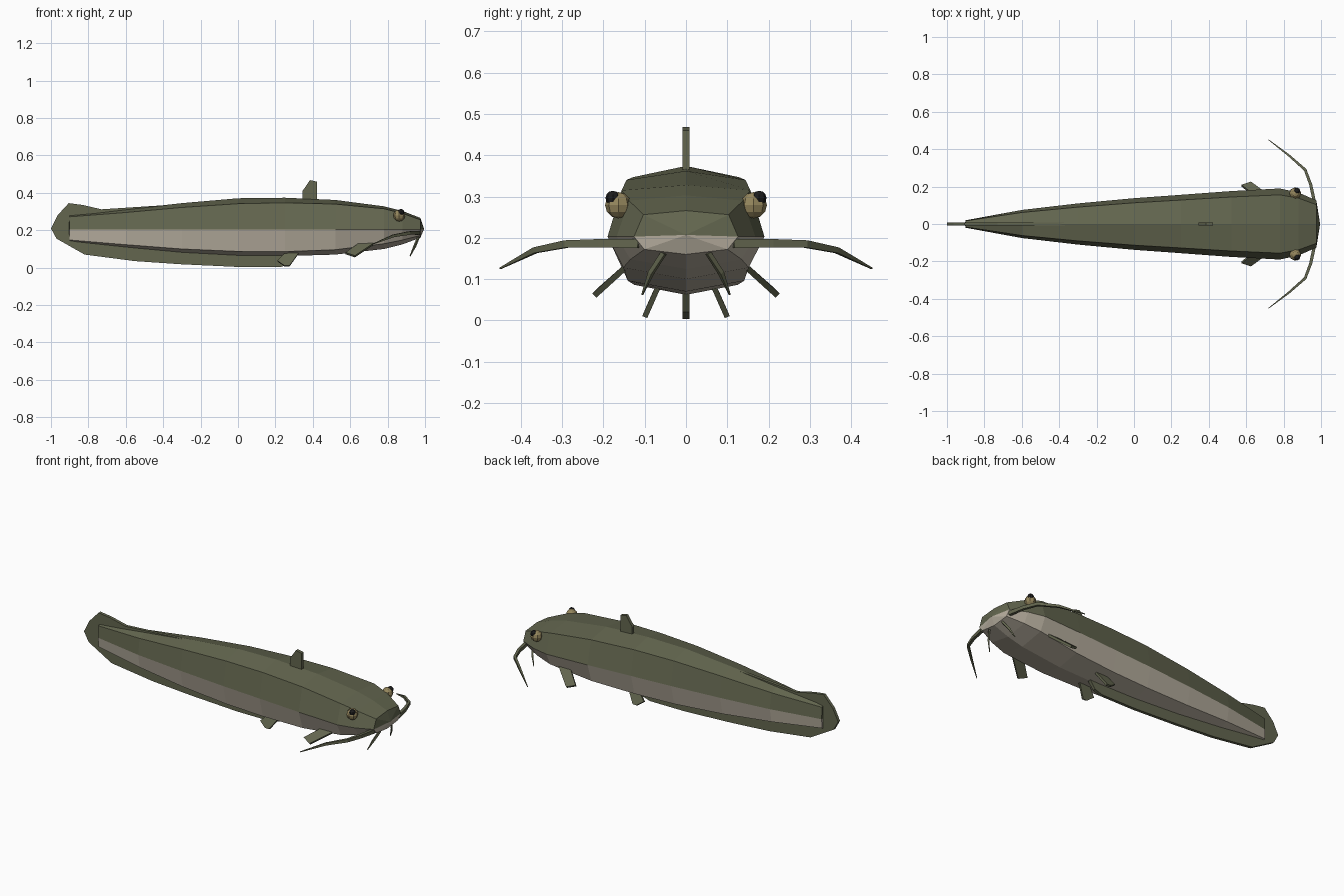
import bpy, bmesh, math
from mathutils import Vector

if "Cube" in bpy.data.objects:
    bpy.data.objects.remove(bpy.data.objects["Cube"])


def material(name, rgb):
    m = bpy.data.materials.new(name)
    m.diffuse_color = (*rgb, 1)
    m.use_nodes = True
    m.node_tree.nodes["Principled BSDF"].inputs["Base Color"].default_value = m.diffuse_color
    return m


GREEN = material("olive green", (0.125, 0.133, 0.078))
CREAM = material("belly cream", (0.50, 0.45, 0.365))
GOLD = material("eye gold", (0.30, 0.24, 0.11))
BLACK = material("pupil black", (0.012, 0.012, 0.012))


def finish(bm, name, *mats):
    bmesh.ops.recalc_face_normals(bm, faces=bm.faces)
    me = bpy.data.meshes.new(name)
    bm.to_mesh(me)
    bm.free()
    for m in mats:
        me.materials.append(m)
    ob = bpy.data.objects.new(name, me)
    bpy.context.collection.objects.link(ob)
    return ob


# Body: x, half width, top, shoulder, lower corner and bottom heights
STATIONS = [
    (-0.90, 0.020, 0.285, 0.272, 0.148, 0.140),
    (-0.60, 0.075, 0.312, 0.295, 0.123, 0.108),
    (-0.30, 0.110, 0.345, 0.322, 0.100, 0.080),
    (0.00, 0.138, 0.371, 0.342, 0.087, 0.064),
    (0.25, 0.156, 0.374, 0.347, 0.086, 0.062),
    (0.52, 0.176, 0.362, 0.340, 0.096, 0.070),
    (0.78, 0.190, 0.328, 0.315, 0.128, 0.100),
    (0.88, 0.168, 0.303, 0.290, 0.148, 0.125),
    (0.975, 0.126, 0.266, 0.256, 0.172, 0.160),
]
WAIST = 0.203


def build_body():
    bm = bmesh.new()
    rings = []
    for x, w, top, sh, low, bot in STATIONS:
        half = [(0.82 * w, sh), (w, WAIST), (0.8 * w, low)]
        pts = [(0, top)] + half + [(0, bot)] + [(-y, z) for y, z in reversed(half)]
        rings.append([bm.verts.new((x, y, z)) for y, z in pts])

    def face(vs, k):
        bm.faces.new(vs).material_index = 1 if k in (2, 3, 4, 5) else 0

    for a, b in zip(rings, rings[1:]):
        for k in range(8):
            n = (k + 1) % 8
            face((a[k], a[n], b[n], b[k]), k)
    # Snout and tail root closed with fans
    for ring, x in ((rings[-1], 0.995), (rings[0], -0.905)):
        tip = bm.verts.new((x, 0, WAIST + 0.004))
        for k in range(8):
            face((ring[k], ring[(k + 1) % 8], tip), k)
    finish(bm, "body", GREEN, CREAM)


def plate(name, points, offset):
    """Thin fin: outline of 3D points thickened both ways along offset."""
    bm = bmesh.new()
    off = Vector(offset)
    a = [bm.verts.new(Vector(p) + off) for p in points]
    b = [bm.verts.new(Vector(p) - off) for p in points]
    bm.faces.new(a)
    bm.faces.new(b[::-1])
    for i in range(len(a)):
        j = (i + 1) % len(a)
        bm.faces.new((a[i], b[i], b[j], a[j]))
    return finish(bm, name, GREEN)


def barbel(name, path, radii):
    """Four-sided tapering whisker along a path."""
    bm = bmesh.new()
    pts = [Vector(p) for p in path]
    rings = []
    for i, p in enumerate(pts):
        d = (pts[min(i + 1, len(pts) - 1)] - pts[max(i - 1, 0)]).normalized()
        side = d.cross(Vector((0, 0, 1))).normalized()
        up = side.cross(d)
        r = radii[i]
        rings.append([bm.verts.new(p + side * r * s * 0.8 + up * r * u)
                      for s, u in ((1, 1), (-1, 1), (-1, -1), (1, -1))])
    for a, b in zip(rings, rings[1:]):
        for k in range(4):
            n = (k + 1) % 4
            bm.faces.new((a[k], a[n], b[n], b[k]))
    bm.faces.new(rings[0])
    bm.faces.new(rings[-1])
    finish(bm, name, GREEN)


def ball(name, centre, radius, mat):
    bm = bmesh.new()
    bmesh.ops.create_uvsphere(bm, u_segments=8, v_segments=6, radius=radius)
    bmesh.ops.translate(bm, verts=bm.verts, vec=centre)
    finish(bm, name, mat)


build_body()

# Upright fins on the centre line
THICK = (0, 0.009, 0)
plate("dorsal_fin", [(x, 0, z) for x, z in (
    (0.345, 0.35), (0.345, 0.41), (0.385, 0.468), (0.422, 0.460), (0.422, 0.35))], THICK)
plate("tail_fin", [(x, 0, z) for x, z in (
    (-1.0, 0.21), (-0.965, 0.28), (-0.905, 0.345), (-0.83, 0.335), (-0.73, 0.312),
    (-0.30, 0.34), (-0.60, 0.20), (-0.60, 0.12), (-0.82, 0.07), (-0.97, 0.155))], THICK)
plate("anal_fin", [(x, 0, z) for x, z in (
    (-0.82, 0.07), (-0.55, 0.035), (-0.30, 0.018), (0.0, 0.004), (0.23, 0.004),
    (0.28, 0.02), (0.32, 0.075), (0.0, 0.08), (-0.30, 0.10), (-0.60, 0.13))], THICK)

for s, side in ((-1, "right"), (1, "left")):
    # Paired fins
    plate(side + "_pectoral_fin", [(x, s * y, z) for x, y, z in (
        (0.575, 0.205, 0.077), (0.625, 0.222, 0.060), (0.73, 0.145, 0.130),
        (0.65, 0.145, 0.130))], (0, s * 0.005, 0.005))
    plate(side + "_pelvic_fin", [(x, s * y, z) for x, y, z in (
        (0.21, 0.088, 0.036), (0.25, 0.100, 0.008), (0.275, 0.100, 0.008),
        (0.33, 0.066, 0.085), (0.26, 0.066, 0.085))], (0, s * 0.006, 0.0025))
    # Whiskers
    barbel(side + "_long_barbel", [(x, s * y, z) for x, y, z in (
        (0.965, 0.115, 0.186), (0.945, 0.21, 0.187), (0.915, 0.29, 0.185),
        (0.83, 0.365, 0.170), (0.72, 0.45, 0.126))],
        (0.011, 0.010, 0.009, 0.007, 0.002))
    barbel(side + "_chin_barbel", [(x, s * y, z) for x, y, z in (
        (0.965, 0.054, 0.163), (0.945, 0.085, 0.115), (0.92, 0.106, 0.062))],
        (0.006, 0.006, 0.002))
    # Eyes
    ball(side + "_eye", (0.862, s * 0.164, 0.279), 0.032, GOLD)
    ball(side + "_pupil", (0.871, s * 0.177, 0.296), 0.018, BLACK)
